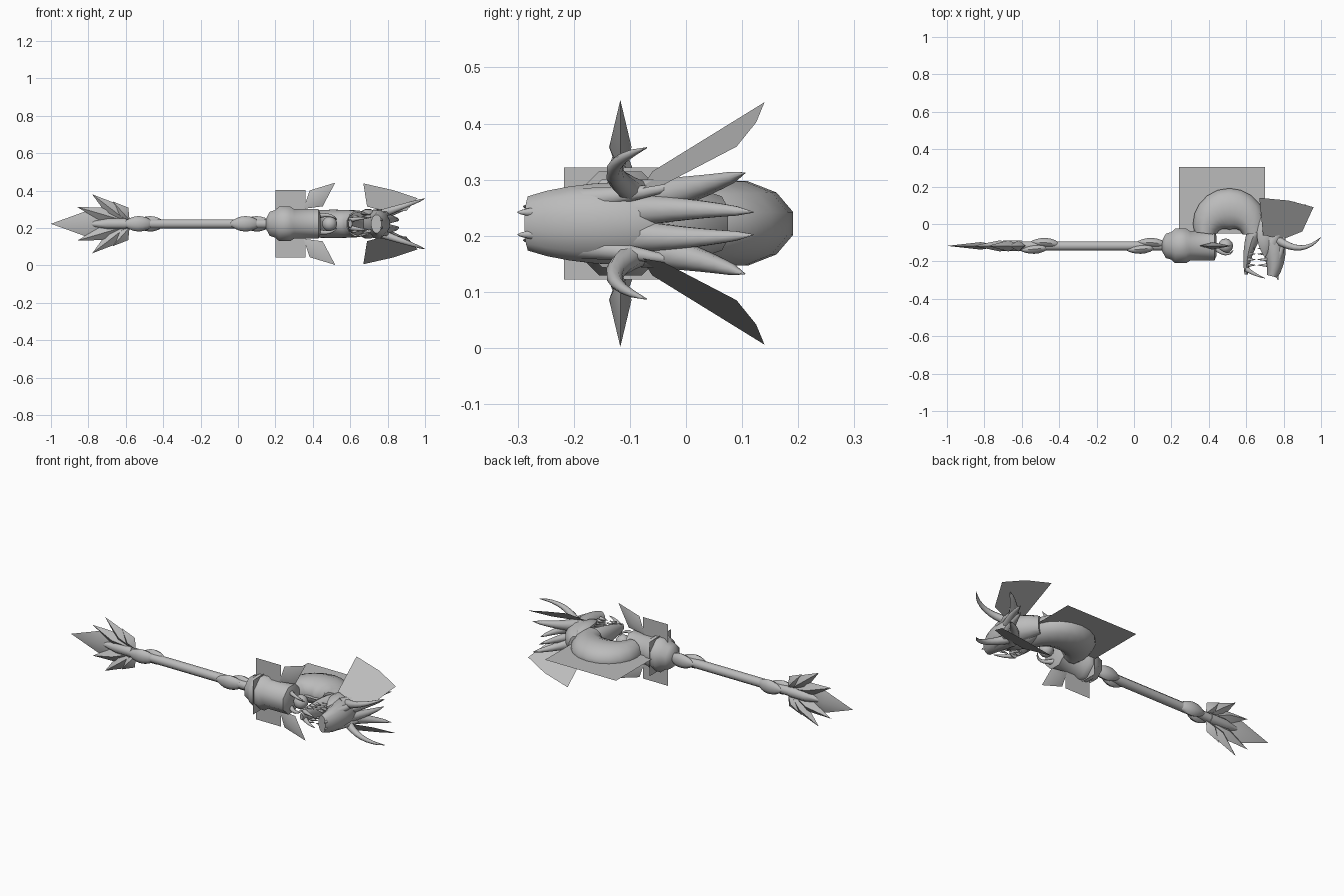
import bpy, bmesh, math
from mathutils import Vector

if "Cube" in bpy.data.objects:
    bpy.data.objects.remove(bpy.data.objects["Cube"], do_unlink=True)

MIDDLE = .222    # height of the mirror plane; parts are drawn around it
AXIS = -.117     # depth of the staff axis
CORE = .03       # usual radius of slender parts

grey = bpy.data.materials.new("stone grey")
grey.use_nodes = True
grey.diffuse_color = (.5, .5, .5, 1)
shader = grey.node_tree.nodes["Principled BSDF"]
shader.inputs["Base Color"].default_value = grey.diffuse_color


def finish(name, bm, mirror=False, angle=50):
    """Turn a bmesh into a shaded object, mirrored above and below if asked."""
    bmesh.ops.recalc_face_normals(bm, faces=bm.faces)
    mesh = bpy.data.meshes.new(name)
    bm.to_mesh(mesh)
    bm.free()
    mesh.materials.append(grey)
    part = bpy.data.objects.new(name, mesh)
    part.location.z = MIDDLE
    bpy.context.collection.objects.link(part)
    if mirror:
        modifier = part.modifiers.new("Mirror", "MIRROR")
        modifier.use_axis = (False, False, True)
        modifier.use_mirror_merge = False
    bpy.ops.object.select_all(action="DESELECT")
    part.select_set(True)
    bpy.context.view_layer.objects.active = part
    bpy.ops.object.shade_smooth_by_angle(angle=math.radians(angle))


def bezier(controls, steps=8):
    """Sample a smooth curve through any number of control tuples."""
    samples = []
    for step in range(steps + 1):
        t = step / steps
        level = [tuple(c) for c in controls]
        while len(level) > 1:
            level = [tuple(p + (q - p) * t for p, q in zip(a, b))
                     for a, b in zip(level, level[1:])]
        samples.append(level[0])
    return samples


def tube(name, stations, sides=10, mirror=False):
    """Loft ellipses; a station is x, y, z, in-plane radius, sideways radius."""
    bm = bmesh.new()
    points = [Vector(s[:3]) for s in stations]
    rings = []
    for i, (point, station) in enumerate(zip(points, stations)):
        before = points[max(i - 1, 0)]
        after = points[min(i + 1, len(points) - 1)]
        tangent = (after - before).normalized()
        side = Vector((0, 0, 1))
        side = (side - tangent * tangent.z).normalized()
        up = side.cross(tangent)
        ring = []
        for k in range(sides):
            turn = math.tau * (k + .5) / sides
            offset = up * station[3] * math.cos(turn) + side * station[4] * math.sin(turn)
            ring.append(bm.verts.new(point + offset))
        rings.append(ring)
    for near, far in zip(rings, rings[1:]):
        for k in range(sides):
            following = (k + 1) % sides
            bm.faces.new((near[k], near[following], far[following], far[k]))
    bm.faces.new(rings[0])
    bm.faces.new(rings[-1])
    finish(name, bm, mirror)


def lathe(name, profile):
    tube(name, [(x, AXIS, 0, r, r) for x, r in profile], 8)


def spike(name, root, bend, tip, radius):
    """Bent horn, full at the root and sharp at the tip, on both sides."""
    curve = bezier((root, bend, tip))
    tapered = []
    for i, point in enumerate(curve):
        r = radius * (1 - i / len(curve)) ** .9
        tapered.append((*point, r, r))
    tapered[-1] = (*tip, .001, .001)
    tube(name, tapered, 8, True)


def sheet(name, points, mirror=False):
    bm = bmesh.new()
    bm.faces.new([bm.verts.new(p) for p in points])
    finish(name, bm, mirror)


def blade(name, root, tip, width, thick, mirror=True):
    """Kite-shaped blade with a raised ridge on its front and back."""
    bm = bmesh.new()
    root, tip = Vector(root), Vector(tip)
    along = (tip - root).normalized()
    across = Vector((-along.y, along.x)) * width
    belly = root.lerp(tip, .4)
    rim = [bm.verts.new((p.x, AXIS, p.y)) for p in (root, belly + across, tip, belly - across)]
    for depth in (-thick, thick):
        ridge = bm.verts.new((belly.x, AXIS + depth, belly.y))
        for i in range(len(rim)):
            bm.faces.new((rim[i - 1], rim[i], ridge))
    finish(name, bm, mirror)


# Shaft and the two leaf-wrapped grips
lathe("shaft", [(-.6, .026), (.2, .026)])
for label, start in (("rear", -.62), ("front", -.05)):
    for leaf, sign in (("lower", -1), ("upper", 1)):
        x = start + CORE + CORE * sign
        y = AXIS + sign * .02
        tube(f"{label}_grip_{leaf}_leaf", bezier((
            (x, y, 0, 0, 0), (x + .05, y, 0, .03, .05),
            (x + .12, y, 0, .04, .06), (x + .18, AXIS, 0, 0, 0))))

# Spiked pommel: long central point with swept side blades
lathe("pommel_core", [(-.8, .01), (-.7, CORE), (-.6, CORE)])
blade("pommel_point", (-.7, 0), (-1, 0), .065, .02, False)
for i, tip in enumerate(((-.67, .12), (-.78, .158), (-.86, .09))):
    blade(f"pommel_blade_{i + 1}", (-.58 - .02 * i, .02), tip, .04, CORE)

# Socket with flange, square backing sheet and side guards
lathe("socket", [(.15, CORE), (.17, .07), (.2, .08), (.22, .1), (.28, .1),
                 (.3, .085), (.43, .085), (.44, .06)])
flange = .1
sheet("flange_sheet", [(.25, AXIS + flange * a, flange * b)
                       for a, b in ((-1, -1), (1, -1), (1, 1), (-1, 1))])
sheet("side_guard", [(x, AXIS, z) for x, z in
                     ((.2, .07), (.2, .18), (.36, .18), (.36, .07))], True)
blade("socket_fin", (.35, .08), (.52, .22), .055, .02)

# Curved neck, swollen along its arc, with the thin crest sheet behind it
neck = []
for i in range(13):
    turn = math.pi * (1 - i / 12)
    across, rise = math.cos(turn), math.sin(turn)
    neck.append((.51 + .13 * across, .13 * rise - .05, 0, .06 + .055 * rise, .07 + .008 * rise))
tube("neck", neck, 12)
sheet("crest_sheet", [(x, y, 0) for x, y in ((.24, -.05), (.7, -.05), (.7, .305), (.24, .305))])

# Gem held by claws in front of the neck
bm = bmesh.new()
bmesh.ops.create_uvsphere(bm, u_segments=12, v_segments=8, radius=.04)
bmesh.ops.translate(bm, verts=bm.verts, vec=(.49, AXIS, 0))
finish("gem", bm)
spike("gem_claw", (.42, AXIS, .04), (.5, -.19, .06), (.53, -.14, .02), .015)

# Skull, cheeks and lower jaw
tube("skull", bezier(((.68, .06, 0, CORE, .05), (.75, -.04, 0, .11, .09),
                      (.77, -.2, 0, .05, .08), (.74, -.28, 0, CORE, .05))), 12)
tube("cheek", bezier(((.7, -.18, .05, 0, 0), (.7, -.07, .07, .08, .04),
                      (.68, .04, .05, 0, 0))), 8, True)
tube("lower_jaw", bezier(((.66, -.02, 0, .05, .06), (.6, -.13, 0, CORE, .07),
                          (.6, -.27, 0, .01, .02))))

# Nostril barbs, brows, fangs and teeth
spike("nostril_barb", (.75, -.24, .02), (.77, -.28, .02), (.77, -.3, .02), .015)
spike("brow", (.76, -.2, .04), (.81, -.1, .05), (.8, 0, .07), .025)
spike("jaw_fang", (.6, -.24, .02), (.64, -.27, CORE), (.7, -.29, CORE), .015)
for i in range(4):
    y = -.13 - CORE * i
    for label, gum, point in (("upper", .71, .66), ("lower", .61, .65)):
        tooth = [(x, y, .04) for x in (gum, (gum + point) / 2, point)]
        spike(f"{label}_tooth_{i + 1}", *tooth, .01)

# Swept crown spikes and curled horns
spike("inner_crown_spike", (.75, -.13, .02), (.83, 0, CORE), (.86, .12, .02), .035)
spike("outer_crown_spike", (.74, -.1, .04), (.8, .02, .06), (.92, .105, .09), .04)
spike("curled_horn", (.76, -.08, .05), (.9, -.18, .1), (1, -.07, .135), .025)

# Wide webbed ears lying in one slanted plane
ear = ((.69, -.06), (.67, .14), (.83, .125), (.96, .09), (.9, -.04), (.8, -.08))
sheet("webbed_ear", [(x, y, .246 + .6 * y - .17 * x) for x, y in ear], True)
